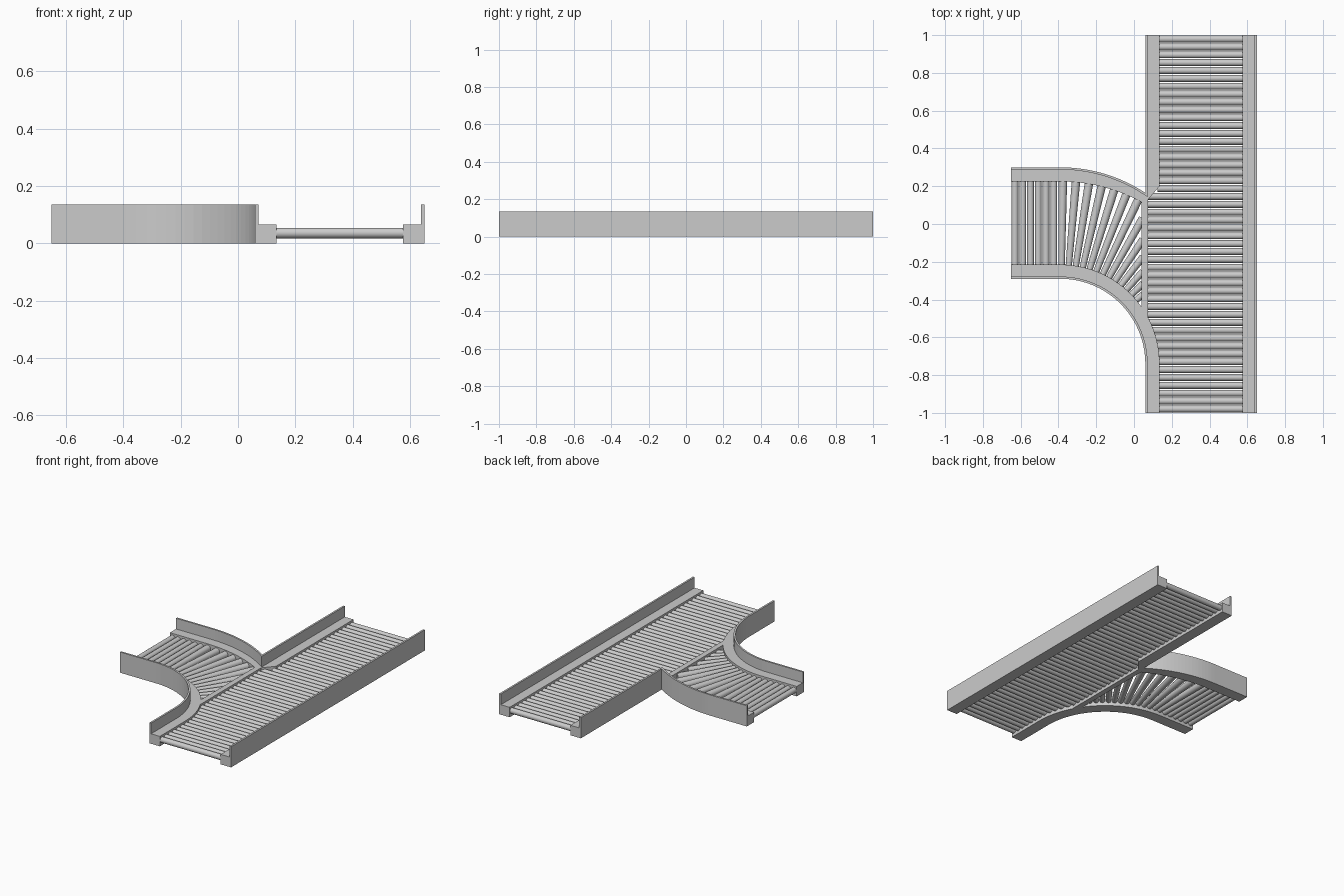
import bpy, bmesh
from math import sin, cos, asin, radians
from mathutils import Vector

if "Cube" in bpy.data.objects:
    bpy.data.objects.remove(bpy.data.objects["Cube"])

CX, CY = -0.39, -0.74          # centre of the branch curve
RAIL_Z, WALL_Z, ROLL_Z = 0.065, 0.135, 0.036


def arc(cy, r, x0, x1, n=20):
    """Arc about (CX, cy), from x0 to x1, measured from straight up."""
    a0, a1 = asin(min(1, (x0 - CX) / r)), asin(min(1, (x1 - CX) / r))
    return [(CX + r * sin(a0 + (a1 - a0) * i / n),
             cy + r * cos(a0 + (a1 - a0) * i / n)) for i in range(n + 1)]


def finish(name, bm):
    bmesh.ops.recalc_face_normals(bm, faces=bm.faces)
    me = bpy.data.meshes.new(name)
    bm.to_mesh(me)
    bm.free()
    ob = bpy.data.objects.new(name, me)
    bpy.context.collection.objects.link(ob)
    return ob


def plate(name, outline, z0, z1):
    bm = bmesh.new()
    face = bm.faces.new([bm.verts.new((x, y, z0)) for x, y in outline])
    top = bmesh.ops.extrude_face_region(bm, geom=[face])
    for v in top["geom"]:
        if isinstance(v, bmesh.types.BMVert):
            v.co.z = z1
    bmesh.ops.triangulate(bm, faces=[f for f in bm.faces if len(f.verts) > 4])
    return finish(name, bm)


def rollers(name, items):
    """Each item: start xy, end xy, start radius, end radius."""
    bm = bmesh.new()
    for a, b, r0, r1 in items:
        p, q = Vector((*a, ROLL_Z)), Vector((*b, ROLL_Z))
        d = q - p
        m = d.to_track_quat('Z', 'Y').to_matrix().to_4x4()
        m.translation = (p + q) / 2
        bmesh.ops.create_cone(bm, cap_ends=True, segments=16, radius1=r0,
                              radius2=r1, depth=d.length, matrix=m)
    for f in bm.faces:
        f.smooth = len(f.verts) == 4
    return finish(name, bm)


UP = 0.30 - 0.817              # centre height of the upper outer curve

# Left frame: both curved rails, the divider and the straight stretches
frame = [(0.06, -1)] + arc(CY, 0.45, 0.06, CX) + [(-0.65, -0.29), (-0.65, -0.215)]
frame += arc(CY, 0.525, CX, 0.04)
frame += arc(0.225 - 0.9, 0.9, 0.04, CX)
frame += [(-0.65, 0.225), (-0.65, 0.30)] + arc(UP, 0.817, CX, 0.06)
frame += [(0.06, 1), (0.135, 1), (0.135, 0.2), (0.075, 0.13)]
frame += arc(CY, 0.525, 0.075, 0.135) + [(0.135, -1)]
plate("left_frame", frame, 0, RAIL_Z)

# Guard walls along the outer edges of the left frame
lower = [(0.06, -1)] + arc(CY, 0.45, 0.06, CX) + [(-0.65, -0.29), (-0.65, -0.278)]
lower += arc(CY, 0.462, CX, 0.072) + [(0.072, -1)]
plate("lower_guard_wall", lower, RAIL_Z, WALL_Z)
upper = [(-0.65, 0.30)] + arc(UP, 0.817, CX, 0.06) + [(0.06, 1), (0.072, 1)]
upper += arc(UP, 0.805, 0.072, CX) + [(-0.65, 0.288)]
plate("upper_guard_wall", upper, RAIL_Z, WALL_Z)

# Right rail with its guard wall, an L profile swept along y
bm = bmesh.new()
prof = [(0.575, 0), (0.65, 0), (0.65, WALL_Z), (0.638, WALL_Z),
        (0.638, RAIL_Z), (0.575, RAIL_Z)]
ends = [[bm.verts.new((x, y, z)) for x, z in prof] for y in (-1, 1)]
for e in ends:
    bm.faces.new(e)
for i in range(6):
    j = (i + 1) % 6
    bm.faces.new((ends[0][i], ends[0][j], ends[1][j], ends[1][i]))
finish("right_rail", bm)

# Main line rollers, longer where the branch joins
main = []
for i in range(48):
    y = -1 + (i + 0.5) * 2 / 48
    x = 0.07 if -0.7 < y < 0.18 else 0.125
    main.append(((x, y), (0.585, y), 0.0182, 0.0182))
rollers("main_rollers", main)

# Branch rollers: a straight run, then a fan cut off by the divider
branch = [((-0.63 + i * 0.041, -0.225), (-0.63 + i * 0.041, 0.235), 0.0182, 0.0182)
          for i in range(6)]
for i in range(13):
    t = radians(0.8 + i * 4.1)
    s, c = sin(t), cos(t)
    r = 0.52
    while CX + r * s < 0.045 and (r * s) ** 2 + (CY + r * c + 0.675) ** 2 < 0.905 ** 2:
        r += 0.005
    if r > 0.54:
        branch.append(((CX + 0.52 * s, CY + 0.52 * c), (CX + r * s, CY + r * c),
                       0.0165, 0.0165 + 0.006 * (r - 0.52) / 0.45))
rollers("branch_rollers", branch)
